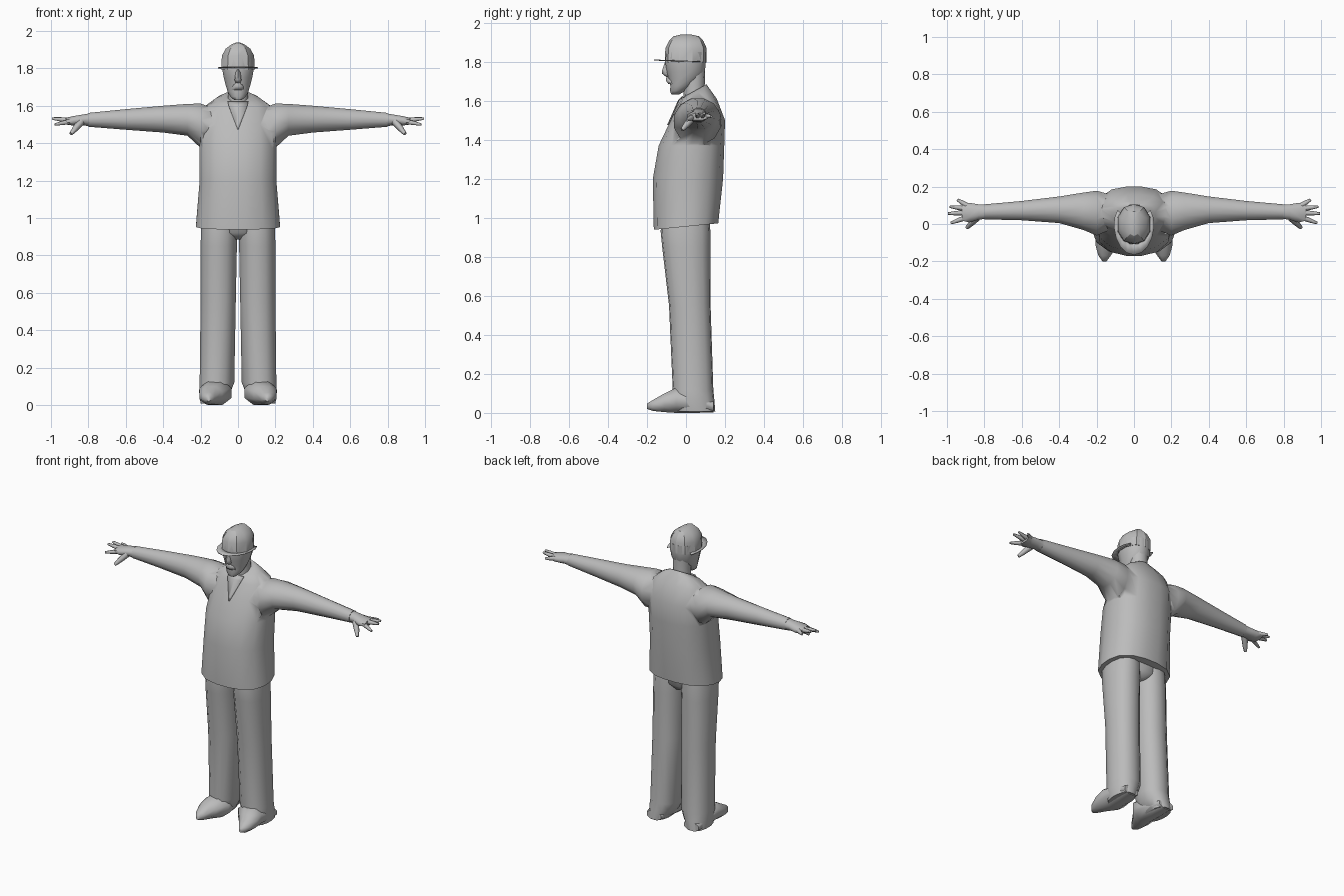
import bpy, bmesh, math
from mathutils import Vector

cube = bpy.data.objects.get("Cube")
if cube:
    bpy.data.objects.remove(cube, do_unlink=True)

grey = bpy.data.materials.new("plain grey")
grey.use_nodes = True
GREY = (0.5, 0.5, 0.5, 1)
grey.diffuse_color = GREY
grey.node_tree.nodes["Principled BSDF"].inputs["Base Color"].default_value = GREY


def finish(name, bm, angle=45):
    bmesh.ops.recalc_face_normals(bm, faces=bm.faces)
    mesh = bpy.data.meshes.new(name)
    bm.to_mesh(mesh)
    bm.free()
    mesh.materials.append(grey)
    ob = bpy.data.objects.new(name, mesh)
    bpy.context.collection.objects.link(ob)
    bpy.ops.object.select_all(action='DESELECT')
    ob.select_set(True)
    bpy.context.view_layer.objects.active = ob
    bpy.ops.object.shade_smooth_by_angle(angle=math.radians(angle))
    return ob


def ring(axis, pos, u0, u1, v0, v1, n=12, power=2.0, tilt=0.0):
    """Rounded section across an axis, filling the given bounds."""
    pts = []
    for i in range(n):
        t = 2 * math.pi * (i + 0.5) / n
        c, s = math.cos(t), math.sin(t)
        k = (abs(c) ** power + abs(s) ** power) ** (-1 / power) / math.cos(math.pi / n)
        c = max(-1, min(1, c * k))
        s = max(-1, min(1, s * k))
        u = (u0 + u1) / 2 + c * (u1 - u0) / 2
        v = (v0 + v1) / 2 + s * (v1 - v0) / 2
        pts.append({'z': (u, v, pos + tilt * v), 'x': (pos, u, v),
                    'y': (u, pos, v)}[axis])
    return pts


def loft(name, rings, side=1, angle=62):
    bm = bmesh.new()
    rows = [[bm.verts.new((p[0] * side, p[1], p[2])) for p in r] for r in rings]
    n = len(rows[0])
    for a, b in zip(rows, rows[1:]):
        for i in range(n):
            j = (i + 1) % n
            bm.faces.new((a[i], a[j], b[j], b[i]))
    bm.faces.new(rows[0])
    bm.faces.new(rows[-1])
    return finish(name, bm, angle)


def taper(name, start, end, r0, r1, side):
    """Thin tapered digit between two points."""
    a, b = Vector(start), Vector(end)
    d = (b - a).normalized()
    u = d.cross(Vector((0, 0, 1))).normalized()
    v = u.cross(d)

    def sec(c, r):
        return [c + (u * math.cos(t) + v * math.sin(t)) * r
                for t in (i * math.pi / 3 for i in range(6))]
    loft(name, [sec(a, r0), sec(a.lerp(b, 0.6), r0 * .75), sec(b, r1)], side)


def plate(name, rows, thick):
    """Thin sheet through rows of points."""
    bm = bmesh.new()
    grid = [[bm.verts.new(p) for p in r] for r in rows]
    for a, b in zip(grid, grid[1:]):
        for i in range(len(a) - 1):
            bm.faces.new((a[i], a[i + 1], b[i + 1], b[i]))
    ob = finish(name, bm, 30)
    mod = ob.modifiers.new("thickness", 'SOLIDIFY')
    mod.thickness = thick
    mod.offset = 0


# Jacket body: z, half width, front, back, tilt
body = [(0.955, .225, -.165, .165, .1), (1.2, .205, -.17, .19, 0),
        (1.37, .207, -.14, .196, 0), (1.5, .2, -.078, .2, 0),
        (1.59, .175, -.038, .158, .12), (1.62, .115, -.02, .12, .35),
        (1.626, .07, -.012, .105, .55)]
jacket = loft("jacket", [ring('z', z, -w, w, f, b, 16, 2.4, t) for z, w, f, b, t in body])

# Sleeves, fused into the jacket: x, y range, z range
arm = [(.1, -.02, .15, 1.44, 1.575), (.2, -.062, .178, 1.375, 1.612),
       (.27, -.032, .168, 1.44, 1.61), (.4, .005, .147, 1.457, 1.6),
       (.6, .02, .123, 1.472, 1.582), (.8, .025, .105, 1.488, 1.562)]
for side, tag in ((1, "left"), (-1, "right")):
    sleeve = loft(tag + "_sleeve", [ring('x', *s, 12) for s in arm], side)
    fuse = jacket.modifiers.new("fuse", 'BOOLEAN')
    fuse.operation = 'UNION'
    fuse.solver = 'EXACT'
    fuse.object = sleeve
    bpy.context.view_layer.objects.active = jacket
    bpy.ops.object.modifier_apply(modifier=fuse.name)
    bpy.data.objects.remove(sleeve, do_unlink=True)

# Shirt front in the V of the jacket
shirt = [(1.475, .002, -.0915), (1.5, .012, -.08), (1.6, .05, -.036), (1.622, .055, -.016)]
plate("shirt_front", [[(-w, y, z), (0, y - .003, z), (w, y, z)] for z, w, y in shirt], .005)

# Trouser seat joining the legs
loft("trouser_seat", [ring('z', z, -w, w, f, b, 12, 2.4) for z, w, f, b in
                      [(.885, .03, -.06, .09), (.92, .12, -.118, .118), (1.0, .19, -.12, .12)]])

hand = [(.79, .027, .103, 1.49, 1.56), (.83, .024, .105, 1.496, 1.553),
        (.88, .008, .113, 1.494, 1.545), (.92, .018, .112, 1.5, 1.536)]
digits = {"little_finger": ((.895, .1, 1.522), (.945, .13, 1.52), .015),
          "ring_finger": ((.905, .083, 1.522), (.985, .093, 1.535), .015),
          "middle_finger": ((.905, .06, 1.522), (.995, .056, 1.532), .015),
          "index_finger": ((.9, .034, 1.515), (.98, .005, 1.5), .015),
          "thumb": ((.84, .035, 1.515), (.893, -.02, 1.45), .021)}
# Legs: z, x range, y range
leg = [(1.0, .002, .19, -.125, .12), (.93, .002, .198, -.13, .125),
       (.85, .006, .2, -.122, .125), (.55, .012, .2, -.087, .126),
       (.12, .02, .205, -.068, .14), (.07, .04, .208, -.07, .145), (.008, .078, .2, -.05, .15)]
# Shoes: y, x range, z range
shoe = [(.14, .085, .19, .003, .06), (.05, .06, .2, .0, .1),
        (-.05, .035, .206, .0, .13), (-.11, .085, .207, .004, .1),
        (-.17, .125, .19, .01, .066), (-.2, .147, .168, .02, .048)]
for side, tag in ((1, "left"), (-1, "right")):
    loft(tag + "_hand", [ring('x', *s, 8, 2.3) for s in hand], side)
    for nm, (a, b, r) in digits.items():
        taper(tag + "_" + nm, a, b, r, r * .45, side)
    loft(tag + "_trouser_leg", [ring('z', *s, 14, 2.2) for s in leg], side)
    loft(tag + "_shoe", [ring('y', *s, 8, 2.3) for s in shoe], side)

# Neck and head: z, half width, front, back
neck = [(1.59, .056, -.01, .1), (1.68, .052, -.015, .096), (1.76, .055, -.02, .098)]
loft("neck", [ring('z', z, -w, w, f, b, 10) for z, w, f, b in neck])
head = [(1.632, .022, -.075, -.035), (1.65, .042, -.082, -.005), (1.675, .055, -.08, .03),
        (1.71, .066, -.088, .07), (1.75, .076, -.098, .097),
        (1.8, .085, -.107, .102), (1.85, .086, -.1, .103)]
loft("head", [ring('z', z, -w, w, f, b, 12, 2.1) for z, w, f, b in head])

# Nose and moustache
loft("nose", [ring('z', z, -w, w, f, -.06, 6) for z, w, f in
              [(1.722, .012, -.102), (1.738, .018, -.122), (1.757, .016, -.122), (1.798, .01, -.108)]])
loft("moustache", [ring('z', z, -w, w, f, -.05, 8) for z, w, f in
                   [(1.685, .034, -.09), (1.703, .03, -.103), (1.724, .014, -.1)]])

# Cap crown and horseshoe brim
crown = [(1.795, .09, -.108, .104), (1.868, .086, -.106, .106),
         (1.905, .066, -.088, .09), (1.93, .032, -.064, .068), (1.938, .01, -.03, .03)]
loft("cap_crown", [ring('z', z, -w, w, f, b, 10) for z, w, f, b in crown], 1, 30)
inner, outer = [], []
for i in range(13):
    t = math.radians(-125 + i * 250 / 12)
    s, c = math.sin(t), math.cos(t)
    inner.append((.08 * s, -.095 * c, 1.803))
    reach = .165 if c > 0 else .13
    outer.append((.108 * s, -reach * c, 1.803 + .006 * c))
plate("cap_brim", [inner, outer], .004)
